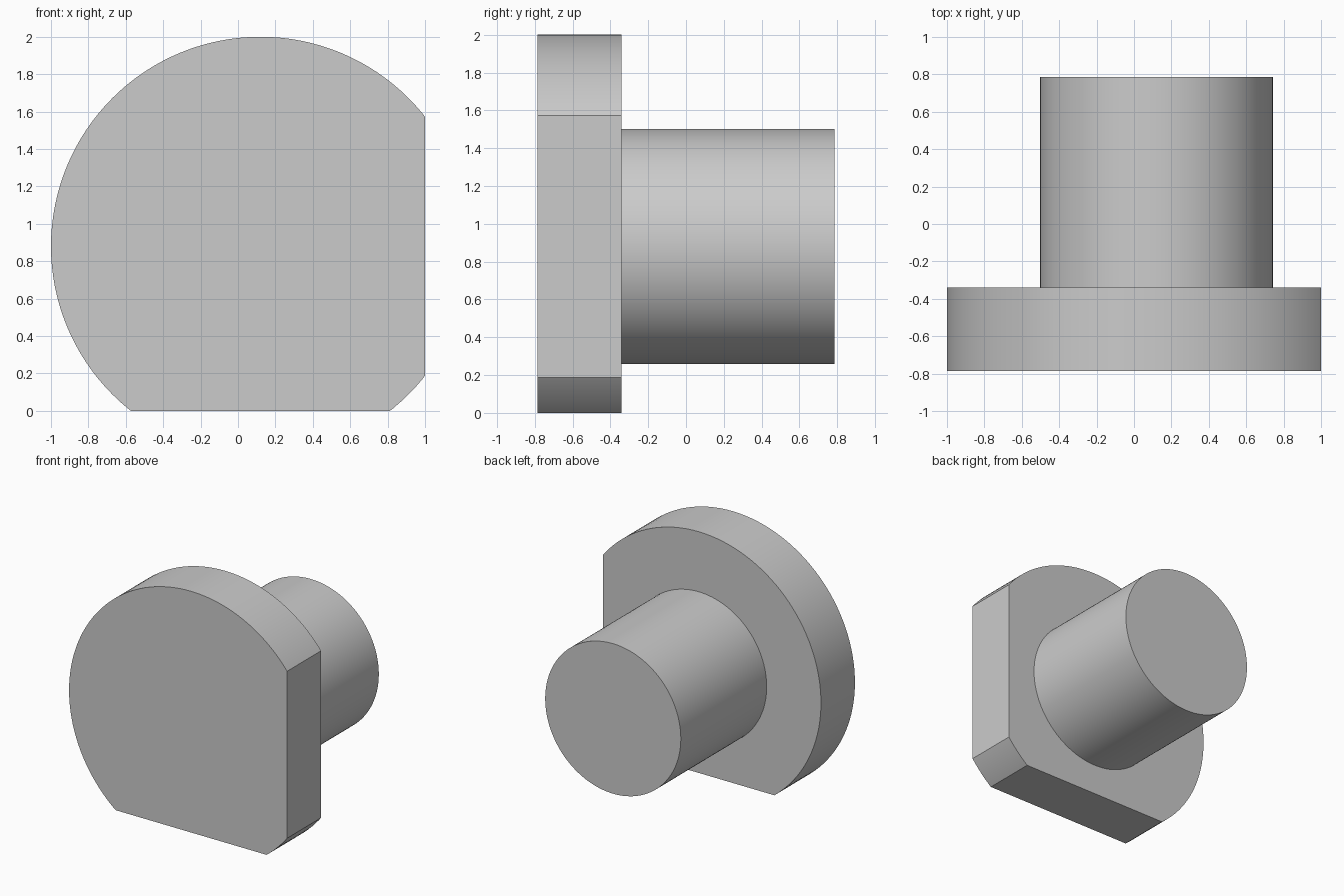
import bpy, bmesh, math
from mathutils import Matrix, Vector

cube = bpy.data.objects.get("Cube")
if cube:
    bpy.data.objects.remove(cube, do_unlink=True)

AXIS_X, AXIS_Z = 0.12, 0.88          # shared axis of head and shank

steel = bpy.data.materials.new("plain grey")
steel.use_nodes = True
GREY = (0.6, 0.6, 0.6, 1)
steel.diffuse_color = GREY
steel.node_tree.nodes["Principled BSDF"].inputs["Base Color"].default_value = GREY


def disc(name, radius, y0, y1, flats=()):
    """Cylinder along y, with flats cut where a (point, outward normal) is given."""
    bm = bmesh.new()
    place = Matrix.Translation((AXIS_X, (y0 + y1) / 2, AXIS_Z)) @ Matrix.Rotation(math.pi / 2, 4, 'X')
    bmesh.ops.create_cone(bm, cap_ends=True, segments=128, radius1=radius,
                          radius2=radius, depth=y1 - y0, matrix=place)
    for point, normal in flats:
        cut = bmesh.ops.bisect_plane(bm, geom=bm.verts[:] + bm.edges[:] + bm.faces[:],
                                     plane_co=Vector(point), plane_no=Vector(normal),
                                     clear_outer=True)
        rim = [g for g in cut["geom_cut"] if isinstance(g, bmesh.types.BMEdge)]
        bmesh.ops.holes_fill(bm, edges=rim)
    bmesh.ops.recalc_face_normals(bm, faces=bm.faces)
    mesh = bpy.data.meshes.new(name)
    bm.to_mesh(mesh)
    bm.free()
    mesh.materials.append(steel)
    obj = bpy.data.objects.new(name, mesh)
    bpy.context.collection.objects.link(obj)
    bpy.ops.object.select_all(action='DESELECT')
    obj.select_set(True)
    bpy.context.view_layer.objects.active = obj
    bpy.ops.object.shade_smooth_by_angle(angle=math.radians(30))
    return obj


# Wide head with one flat on its left and one underneath
disc("head", 1.12, -0.785, -0.34,
     flats=[((1, 0, 0), (1, 0, 0)), ((0, 0, 0), (0, 0, -1))])
# Round shank, seated slightly into the head
disc("shank", 0.622, -0.35, 0.785)
